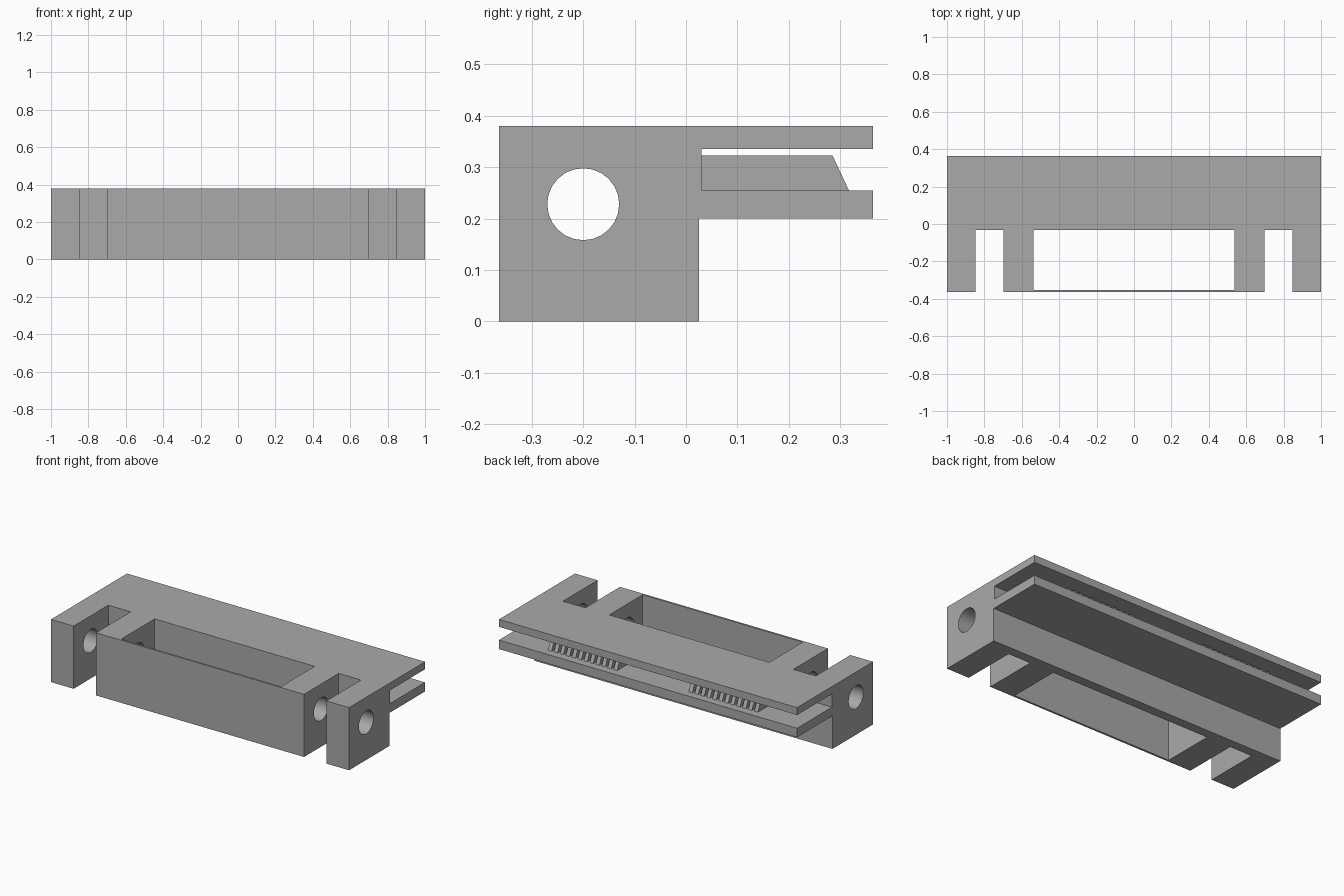
import bpy
import bmesh
from mathutils import Matrix

cube = bpy.data.objects.get("Cube")
if cube:
    bpy.data.objects.remove(cube, do_unlink=True)

grey = bpy.data.materials.new("plain grey")
grey.use_nodes = True
colour = (0.4, 0.4, 0.4, 1)
grey.diffuse_color = colour
grey.node_tree.nodes["Principled BSDF"].inputs["Base Color"].default_value = colour


def make_object(name, bm):
    bmesh.ops.recalc_face_normals(bm, faces=bm.faces)
    mesh = bpy.data.meshes.new(name)
    bm.to_mesh(mesh)
    bm.free()
    mesh.materials.append(grey)
    obj = bpy.data.objects.new(name, mesh)
    bpy.context.collection.objects.link(obj)
    return obj


def extrude_profile(bm, profile, x0, x1):
    """Extrude a (y, z) outline along x."""
    face = bm.faces.new([bm.verts.new((x0, y, z)) for y, z in profile])
    out = bmesh.ops.extrude_face_region(bm, geom=[face])
    verts = [v for v in out["geom"] if isinstance(v, bmesh.types.BMVert)]
    bmesh.ops.translate(bm, verts=verts, vec=(x1 - x0, 0, 0))


def add_box(bm, x0, x1, y0, y1, z0, z1):
    extrude_profile(bm, [(y0, z0), (y1, z0), (y1, z1), (y0, z1)], x0, x1)


def cut(obj, cutter):
    mod = obj.modifiers.new("cut", "BOOLEAN")
    mod.operation = "DIFFERENCE"
    mod.solver = "EXACT"
    mod.object = cutter
    bpy.context.view_layer.objects.active = obj
    bpy.ops.object.modifier_apply(modifier=mod.name)
    bpy.data.objects.remove(cutter, do_unlink=True)


FRONT, BACK, TOP = -0.364, 0.364, 0.38
SPINE_FRONT = -0.032

# Housing: body with two rear plates forming a slot
bm = bmesh.new()
extrude_profile(bm, [(FRONT, 0), (0.025, 0), (0.025, 0.2), (BACK, 0.2),
                     (BACK, 0.255), (0.03, 0.255), (0.03, 0.335),
                     (BACK, 0.335), (BACK, TOP), (FRONT, TOP)], -1, 1)
housing = make_object("housing", bm)

# Central window behind the thin front wall, and the two side notches
bm = bmesh.new()
add_box(bm, -0.537, 0.537, -0.352, SPINE_FRONT, -0.1, 0.5)
for x0, x1 in ((-0.848, -0.698), (0.698, 0.848)):
    add_box(bm, x0, x1, -0.5, SPINE_FRONT, -0.1, 0.5)
cut(housing, make_object("opening_cutter", bm))

# Round pin hole running through all the arms
bm = bmesh.new()
bmesh.ops.create_cone(bm, cap_ends=True, segments=24, radius1=0.07,
                      radius2=0.07, depth=2.4,
                      matrix=Matrix.Translation((0, -0.2, 0.228))
                      @ Matrix.Rotation(1.5707963, 4, "Y"))
cut(housing, make_object("pin_hole_cutter", bm))

# Two rows of sloped teeth standing in the slot
TEETH, PITCH, WIDTH, INNER = 12, 0.04, 0.024, 0.24
tooth = [(0.03, 0.255), (0.317, 0.255), (0.285, 0.323), (0.03, 0.323)]
for name, side in (("left_teeth", 1), ("right_teeth", -1)):
    bm = bmesh.new()
    for i in range(TEETH):
        x = INNER + i * PITCH
        extrude_profile(bm, tooth, side * x, side * (x + WIDTH))
    make_object(name, bm)

# Smooth the hole walls, keep the edges sharp
bpy.ops.object.select_all(action="DESELECT")
housing.select_set(True)
bpy.context.view_layer.objects.active = housing
bpy.ops.object.shade_smooth_by_angle(angle=0.52)
